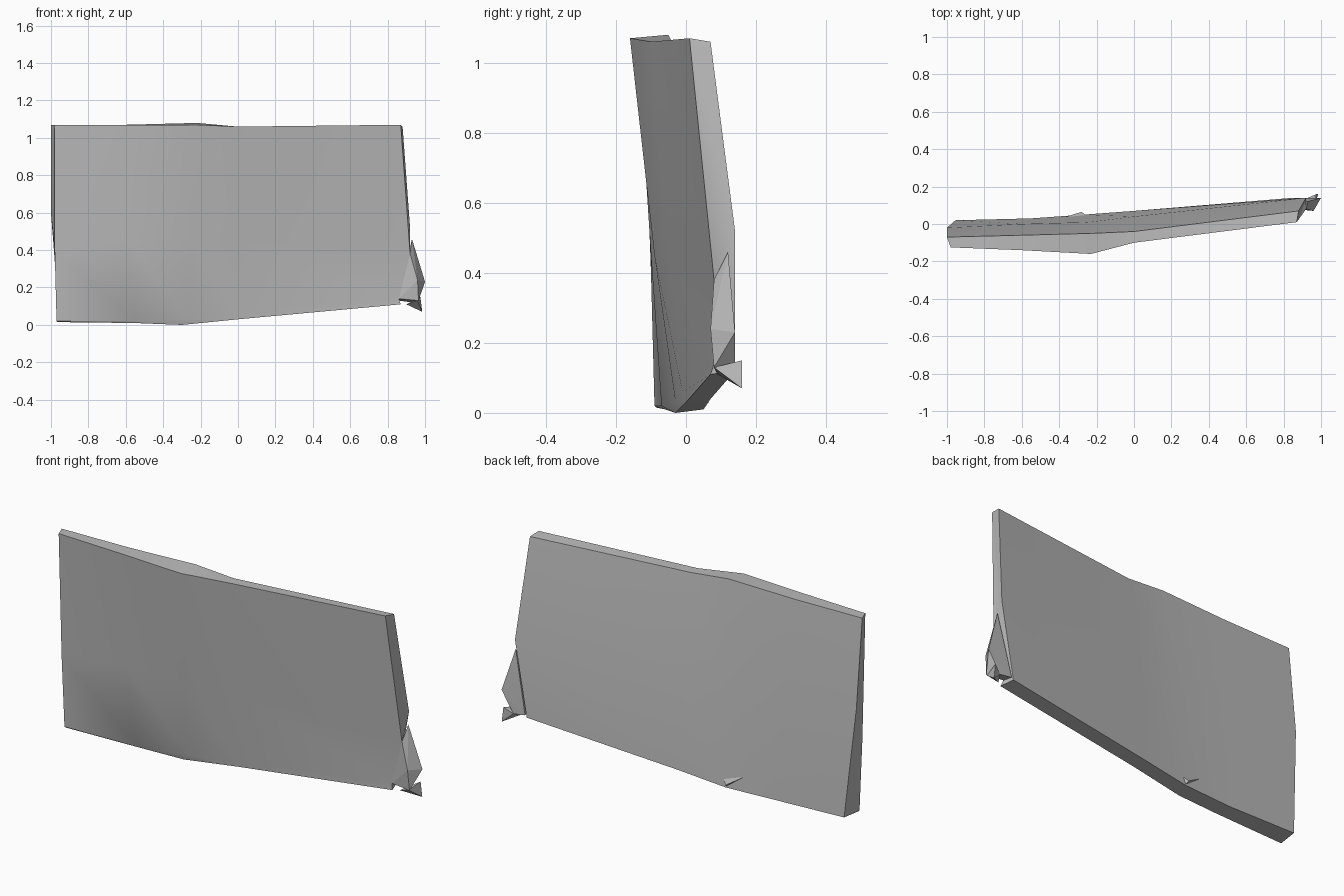
import bpy
import bmesh
import math

default_cube = bpy.data.objects.get("Cube")
if default_cube:
    bpy.data.objects.remove(default_cube, do_unlink=True)

# Single plain grey
grey = bpy.data.materials.new("plain_grey")
grey.use_nodes = True
shade = (0.5, 0.5, 0.5, 1.0)
grey.diffuse_color = shade
grey.node_tree.nodes["Principled BSDF"].inputs["Base Color"].default_value = shade


def finish(name, bm, smooth_angle):
    """Turn a bmesh into a named, shaded object."""
    bmesh.ops.recalc_face_normals(bm, faces=bm.faces[:])
    mesh = bpy.data.meshes.new(name)
    bm.to_mesh(mesh)
    bm.free()
    mesh.materials.append(grey)
    part = bpy.data.objects.new(name, mesh)
    bpy.context.collection.objects.link(part)
    bpy.ops.object.select_all(action="DESELECT")
    part.select_set(True)
    bpy.context.view_layer.objects.active = part
    bpy.ops.object.shade_smooth_by_angle(angle=math.radians(smooth_angle))
    return part


def loft(name, sections):
    """Skin closed cross-sections in order and cap both ends."""
    bm = bmesh.new()
    rings = [[bm.verts.new(point) for point in section] for section in sections]
    for ring, following in zip(rings, rings[1:]):
        for i in range(len(ring)):
            j = (i + 1) % len(ring)
            bm.faces.new((ring[i], ring[j], following[j], following[i]))
    for ring in (rings[0], rings[-1]):
        # Cap strips join the front rail to the back rail
        front_top, front_mid, front_low, lip, back_low, back_mid, back_top = ring
        bm.faces.new((front_top, front_mid, back_mid, back_top))
        bm.faces.new((front_mid, front_low, back_low, back_mid))
        bm.faces.new((front_low, lip, back_low))
    return finish(name, bm, 30)


def shard(name, points):
    """Faceted solid wrapped around a few corner points."""
    bm = bmesh.new()
    for point in points:
        bm.verts.new(point)
    hull = bmesh.ops.convex_hull(bm, input=bm.verts[:])
    loose = {v for v in hull["geom_interior"] + hull["geom_unused"]
             if isinstance(v, bmesh.types.BMVert)}
    bmesh.ops.delete(bm, geom=list(loose), context="VERTS")
    return finish(name, bm, 10)


# Bent slab, each section running down the front and back up the rear
right_end = [(-.98, -.125, 1.07), (-.98, -.1, .4), (-.97, -.09, .02), (-.965, -.085, .015),
             (-.955, .02, .02), (-1, -.02, .6), (-1, -.07, 1.07)]
right_span = [(-.6, -.14, 1.07), (-.6, -.1, .45), (-.55, -.07, .02), (-.55, -.06, .01),
              (-.55, .03, .01), (-.6, 0, .55), (-.6, -.06, 1.07)]
bend = [(-.23, -.16, 1.07), (-.25, -.09, .45), (-.27, -.03, .03), (-.3, -.03, 0),
        (-.27, .05, .01), (-.24, .01, .5), (-.22, -.05, 1.08)]
left_span = [(0, -.1, 1.06), (0, -.05, .45), (0, -.01, .06), (0, 0, .03),
             (0, .07, .04), (0, .04, .5), (0, -.04, 1.06)]
left_end = [(.87, .01, 1.07), (.92, .08, .38), (.86, .08, .14), (.87, .07, .11),
            (.85, .14, .12), (.92, .14, .52), (.88, .07, 1.06)]
loft("bent_panel", [right_end, right_span, bend, left_span, left_end])

# Torn lower corner and its pointed splinter
shard("torn_corner", [(.92, .08, .38), (.96, .07, .24), (.965, .08, .13), (.86, .08, .14),
                      (.93, .12, .46), (1, .14, .23), (.93, .14, .12), (.86, .14, .13)])
shard("corner_splinter", [(.96, .08, .13), (.975, .16, .15), (.985, .16, .07),
                          (.9, .09, .11), (.93, .14, .12)])

# Small raised crease at the rear of the lower edge
shard("rear_crease", [(-.27, .04, .01), (-.28, .065, .03), (-.39, .03, .1), (-.25, .04, .06)])
